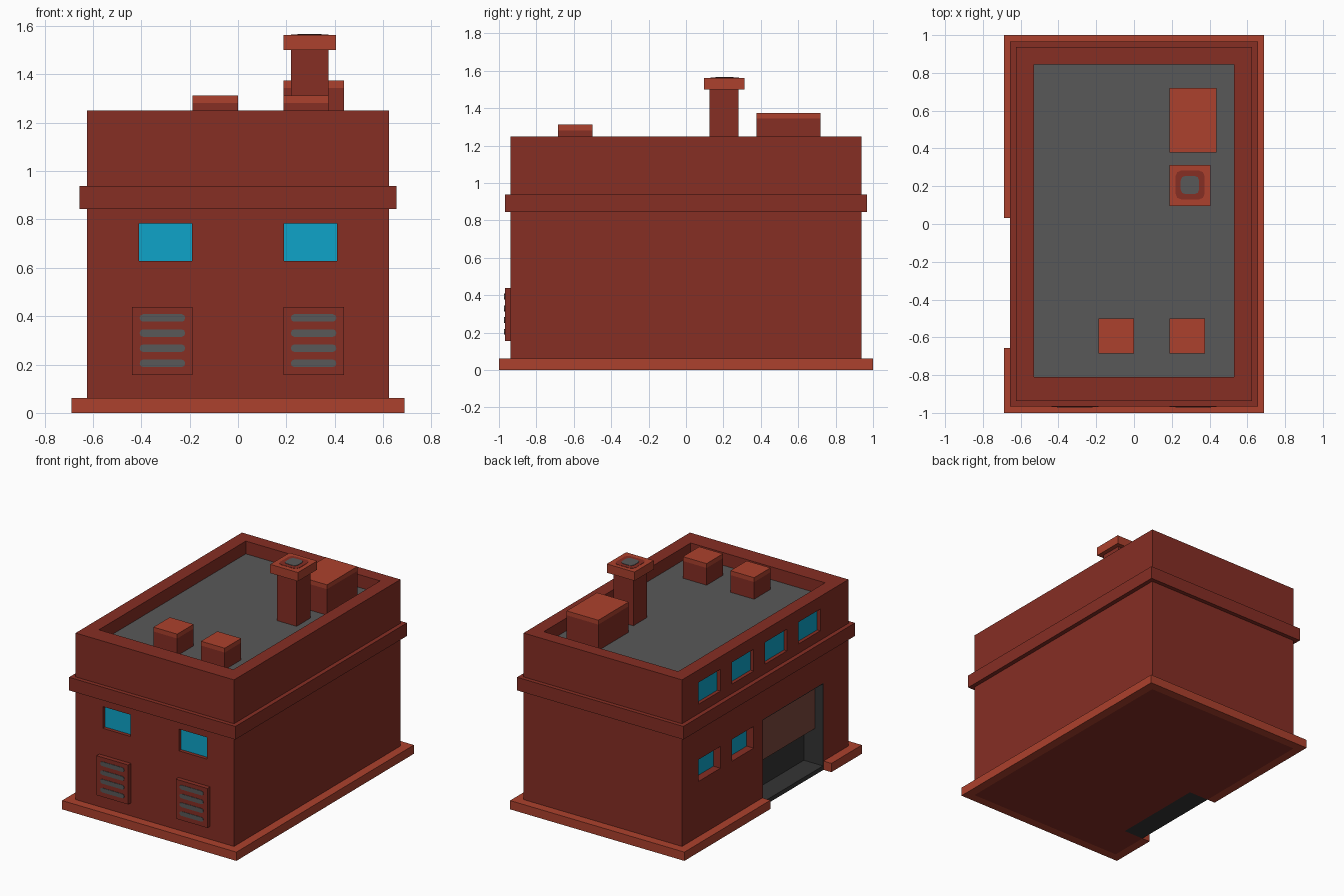
import bpy, bmesh, math
from mathutils import Vector

if "Cube" in bpy.data.objects:
    bpy.data.objects.remove(bpy.data.objects["Cube"], do_unlink=True)


def material(name, r, g, b):
    lin = [((c / 255 + 0.055) / 1.055) ** 2.4 for c in (r, g, b)] + [1]
    m = bpy.data.materials.new(name)
    m.use_nodes = True
    m.diffuse_color = lin
    m.node_tree.nodes["Principled BSDF"].inputs["Base Color"].default_value = lin
    return m


WALL = material("brick red", 134, 46, 36)
TRIM = material("light trim red", 172, 65, 45)
GREY = material("roof grey", 88, 88, 88)
GLASS = material("window blue", 14, 164, 200)
DARK = material("interior dark grey", 52, 52, 52)
DOOR = material("shutter brown", 122, 72, 60)


def add(name, bm, mat):
    me = bpy.data.meshes.new(name)
    bmesh.ops.recalc_face_normals(bm, faces=bm.faces)
    bm.to_mesh(me)
    bm.free()
    me.materials.append(mat)
    ob = bpy.data.objects.new(name, me)
    bpy.context.scene.collection.objects.link(ob)
    return ob


def box(name, x, y, z, mat):
    """Box from (low, high) ranges on each axis."""
    bm = bmesh.new()
    bmesh.ops.create_cube(bm, size=1)
    lo, hi = Vector((x[0], y[0], z[0])), Vector((x[1], y[1], z[1]))
    for v in bm.verts:
        v.co = Vector([(lo[i] + hi[i]) / 2 + v.co[i] * (hi[i] - lo[i]) for i in range(3)])
    return add(name, bm, mat)


def chamfered(name, x, y, z, axis, c, mat):
    """Box whose four edges along one axis are chamfered by c."""
    ob = box(name, x, y, z, mat)
    bm = bmesh.new()
    bm.from_mesh(ob.data)
    edges = [e for e in bm.edges
             if abs((e.verts[0].co - e.verts[1].co).normalized()[axis]) > 0.9]
    bmesh.ops.bevel(bm, geom=edges, offset=c, segments=2, profile=0.5, affect='EDGES')
    bm.to_mesh(ob.data)
    bm.free()
    return ob


def cut(target, x, y, z):
    """Carve a box out of the target."""
    cutter = box("cutter", x, y, z, target.data.materials[0])
    cutter.hide_render = True
    mod = target.modifiers.new("cut", 'BOOLEAN')
    mod.operation, mod.solver, mod.object = 'DIFFERENCE', 'EXACT', cutter
    deps = bpy.context.evaluated_depsgraph_get()
    mesh = bpy.data.meshes.new_from_object(target.evaluated_get(deps))
    target.modifiers.clear()
    target.data = mesh
    bpy.data.objects.remove(cutter, do_unlink=True)


# Main walls with sunken roof
HX, HY, TOP, ROOF = 0.625, 0.9375, 1.25, 1.156
RX, RY = (-0.53, 0.53), (-0.81, 0.845)
walls = box("walls", (-HX, HX), (-HY, HY), (0, TOP), WALL)
cut(walls, RX, RY, (ROOF, 1.5))
box("roof_deck", RX, RY, (ROOF - 0.002, ROOF + 0.003), GREY)

# Garage opening
DY = (-0.656, 0.031)
BACK, DTOP = -0.469, 0.62
cut(walls, (-0.8, BACK), DY, (-0.1, DTOP))
T = 0.005
box("garage_floor", (-HX, BACK), DY, (0, 0.03), DARK)
box("garage_back", (BACK - T, BACK), DY, (0.03, DTOP), DARK)
box("garage_ceiling", (-HX, BACK), DY, (DTOP - T, DTOP), DARK)
for i, y in enumerate(((DY[0], DY[0] + T), (DY[1] - T, DY[1]))):
    box(f"garage_jamb_{i + 1}", (-HX, BACK), y, (0.03, DTOP - T), DARK)
box("garage_shutter", (-0.5625, -0.54), (DY[0] + T, DY[1] - T), (0.281, DTOP - T), DOOR)

# Front windows, recessed
for i, x in enumerate(((-0.41, -0.19), (0.19, 0.41))):
    z = (0.628, 0.783)
    cut(walls, x, (-1.1, -HY + 0.03), z)
    box(f"front_window_{i + 1}", x, (-HY + 0.025, -HY + 0.034), z, GLASS)

# Side windows, four above and two below
rows = [(0.75 - 0.375 * i, (1.005, 1.16), 0.03) for i in range(4)]
rows += [(0.75 - 0.375 * i, (0.455, 0.61), 0.06) for i in range(2)]
for i, (y1, z, depth) in enumerate(rows):
    y = (y1 - 0.245, y1)
    cut(walls, (-0.9, -HX + depth), y, z)
    box(f"side_window_{i + 1}", (-HX + depth - 0.005, -HX + depth + 0.004), y, z, GLASS)

# Belt course around the walls
belt = box("belt_course", (-0.656, 0.656), (-0.967, 0.967), (0.844, 0.9375), WALL)
cut(belt, (-HX, HX), (-HY, HY), (0.5, 1.2))

# Plinth with a gap at the garage
plinth = box("plinth", (-0.6875, 0.6875), (-1, 1), (0, 0.0625), TRIM)
cut(plinth, (-HX, HX), (-HY, HY), (-0.1, 0.2))
cut(plinth, (-0.8, -HX + 0.01), DY, (-0.1, 0.2))

# Front vents with grey slots
for i, x0 in enumerate((-0.4375, 0.1875)):
    box(f"vent_{i + 1}", (x0, x0 + 0.25), (-0.969, -HY + 0.01), (0.156, 0.4375), WALL)
    for k in range(4):
        zc = 0.205 + 0.0625 * k
        chamfered(f"vent_{i + 1}_slot_{k + 1}", (x0 + 0.031, x0 + 0.219),
                  (-0.972, -0.966), (zc - 0.0156, zc + 0.0156), 1, 0.0145, GREY)

# Roof boxes with light lids
units = [((-0.1875, 0), (-0.685, -0.5), 1.3125),
         ((0.1875, 0.375), (-0.685, -0.5), 1.3125),
         ((0.1875, 0.4375), (0.378, 0.72), 1.375)]
for i, (x, y, top) in enumerate(units):
    box(f"roof_box_{i + 1}", x, y, (ROOF, top - 0.031), WALL)
    box(f"roof_box_lid_{i + 1}", x, y, (top - 0.031, top), TRIM)

# Chimney
box("chimney_stack", (0.219, 0.375), (0.125, 0.281), (ROOF, 1.5), WALL)
box("chimney_cap", (0.1875, 0.406), (0.095, 0.3125), (1.5, 1.5625), TRIM)
chamfered("chimney_rim", (0.22, 0.374), (0.13, 0.283), (1.56, 1.5645), 2, 0.03, WALL)
chamfered("chimney_flue", (0.247, 0.345), (0.158, 0.255), (1.562, 1.567), 2, 0.025, GREY)
